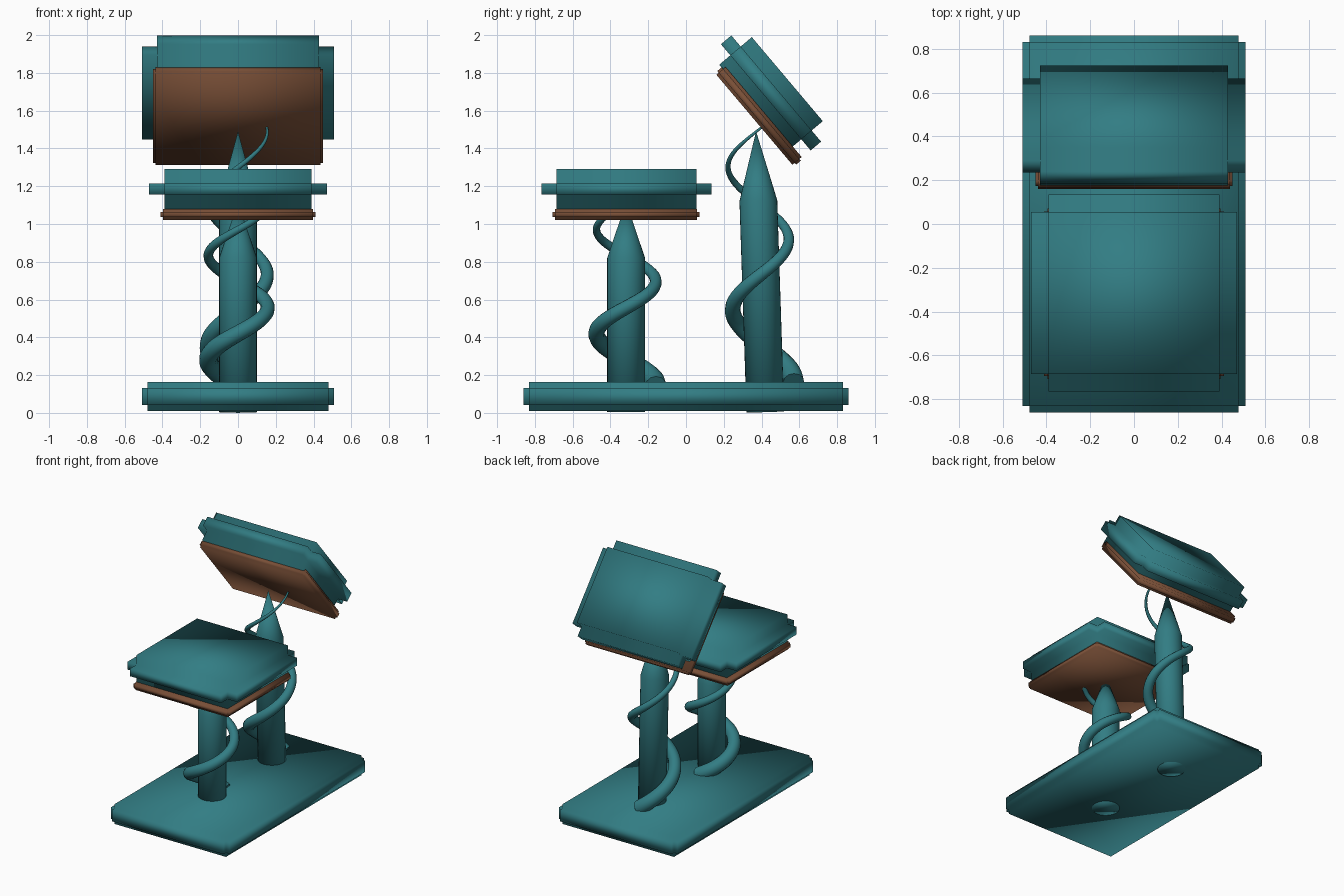
import bpy, bmesh, math
from mathutils import Vector, Matrix

if "Cube" in bpy.data.objects:
    bpy.data.objects.remove(bpy.data.objects["Cube"])


def material(name, rgb):
    m = bpy.data.materials.new(name)
    m.diffuse_color = (*rgb, 1)
    m.use_nodes = True
    m.node_tree.nodes["Principled BSDF"].inputs["Base Color"].default_value = m.diffuse_color
    return m


TEAL = material("teal", (0.032, 0.205, 0.23))
BROWN = material("brown", (0.19, 0.078, 0.038))


def finish(name, bm, mat, matrix):
    bmesh.ops.recalc_face_normals(bm, faces=bm.faces[:])
    for f in bm.faces:
        f.smooth = True
    me = bpy.data.meshes.new(name)
    bm.to_mesh(me)
    bm.free()
    me.materials.append(mat)
    ob = bpy.data.objects.new(name, me)
    ob.matrix_world = matrix
    bpy.context.collection.objects.link(ob)
    return ob


def slab(name, core, arms, mat, matrix):
    """Box of half sizes 'core' with each face pushed out by 'arms'."""
    bm = bmesh.new()
    bmesh.ops.create_cube(bm, size=2)
    bmesh.ops.scale(bm, vec=core, verts=bm.verts[:])
    bm.normal_update()
    new = bmesh.ops.extrude_discrete_faces(bm, faces=bm.faces[:])["faces"]
    for f in new:
        f.normal_update()
        n = f.normal.copy()
        step = Vector([n[i] * arms[i] for i in range(3)])
        for v in f.verts:
            v.co += step
    return finish(name, bm, mat, matrix)


def column(name, radius, shoulder, tip, matrix, n=32):
    """Cylinder with a pointed top, standing on its local origin."""
    bm = bmesh.new()
    rings = [[bm.verts.new((radius * math.cos(2 * math.pi * i / n),
                            radius * math.sin(2 * math.pi * i / n), z))
              for i in range(n)] for z in (0, shoulder)]
    top = bm.verts.new((0, 0, tip))
    bm.faces.new(rings[0][::-1])
    for i in range(n):
        j = (i + 1) % n
        bm.faces.new((rings[0][i], rings[0][j], rings[1][j], rings[1][i]))
        bm.faces.new((rings[1][i], rings[1][j], top))
    return finish(name, bm, TEAL, matrix)


def vine(name, center, z0, z1, half_turn, spread, r0, r1, steps=96):
    """Tapering tube winding up around a column; center(z) gives its axis y."""
    cu = bpy.data.curves.new(name, "CURVE")
    cu.dimensions = "3D"
    cu.bevel_depth = 1
    cu.bevel_resolution = 4
    cu.use_fill_caps = True
    sp = cu.splines.new("POLY")
    sp.points.add(steps)
    for i, p in enumerate(sp.points):
        t = i / steps
        z = z0 + (z1 - z0) * t
        a = math.pi / 2 + math.pi * (z - z0) / half_turn
        p.co = (spread * math.cos(a), center(z) + spread * math.sin(a), z, 1)
        p.radius = r0 + (r1 - r0) * t
    sp.use_smooth = True
    cu.materials.append(TEAL)
    ob = bpy.data.objects.new(name, cu)
    bpy.context.collection.objects.link(ob)
    bpy.ops.object.select_all(action="DESELECT")
    ob.select_set(True)
    bpy.context.view_layer.objects.active = ob
    bpy.ops.object.convert(target="MESH")


# Base plate
slab("base", (0.478, 0.83, 0.045), (0.03, 0.03, 0.032), TEAL,
     Matrix.Translation((0, 0, 0.087)))

# Flat front cushion and its board
front = Matrix.Translation((0, -0.315, 1.185))
slab("front_cushion", (0.39, 0.37, 0.03), (0.08, 0.08, 0.075), TEAL, front)
slab("front_board", (0.396, 0.375, 0.014), (0.014, 0.014, 0.016), BROWN,
     front @ Matrix.Translation((0, -0.003, -0.135)))

# Tilted rear cushion and its board
back = Matrix.Translation((0, 0.45, 1.694)) @ Matrix.Rotation(math.radians(-49.8), 4, "X")
slab("rear_cushion", (0.43, 0.291, 0.036), (0.079, 0.077, 0.077), TEAL, back)
slab("rear_board", (0.438, 0.312, 0.016), (0.012, 0.012, 0.016), BROWN,
     back @ Matrix.Translation((0, 0.052, -0.127)))

# Pointed columns, the rear one leaning forward slightly
column("front_column", 0.1, 0.815, 1.11, Matrix.Translation((0, -0.317, 0.006)))
lean = 0.033
column("rear_column", 0.1, 1.12, 1.488,
       Matrix.Translation((0, 0.42, 0.004)) @ Matrix.Rotation(lean, 4, "X"))

# Winding vines
vine("front_vine", lambda z: -0.317, 0.145, 1.06, 0.275, 0.157, 0.055, 0.016)
vine("rear_vine", lambda z: 0.42 - lean * z, 0.165, 1.52, 0.378, 0.155, 0.055, 0.006)
